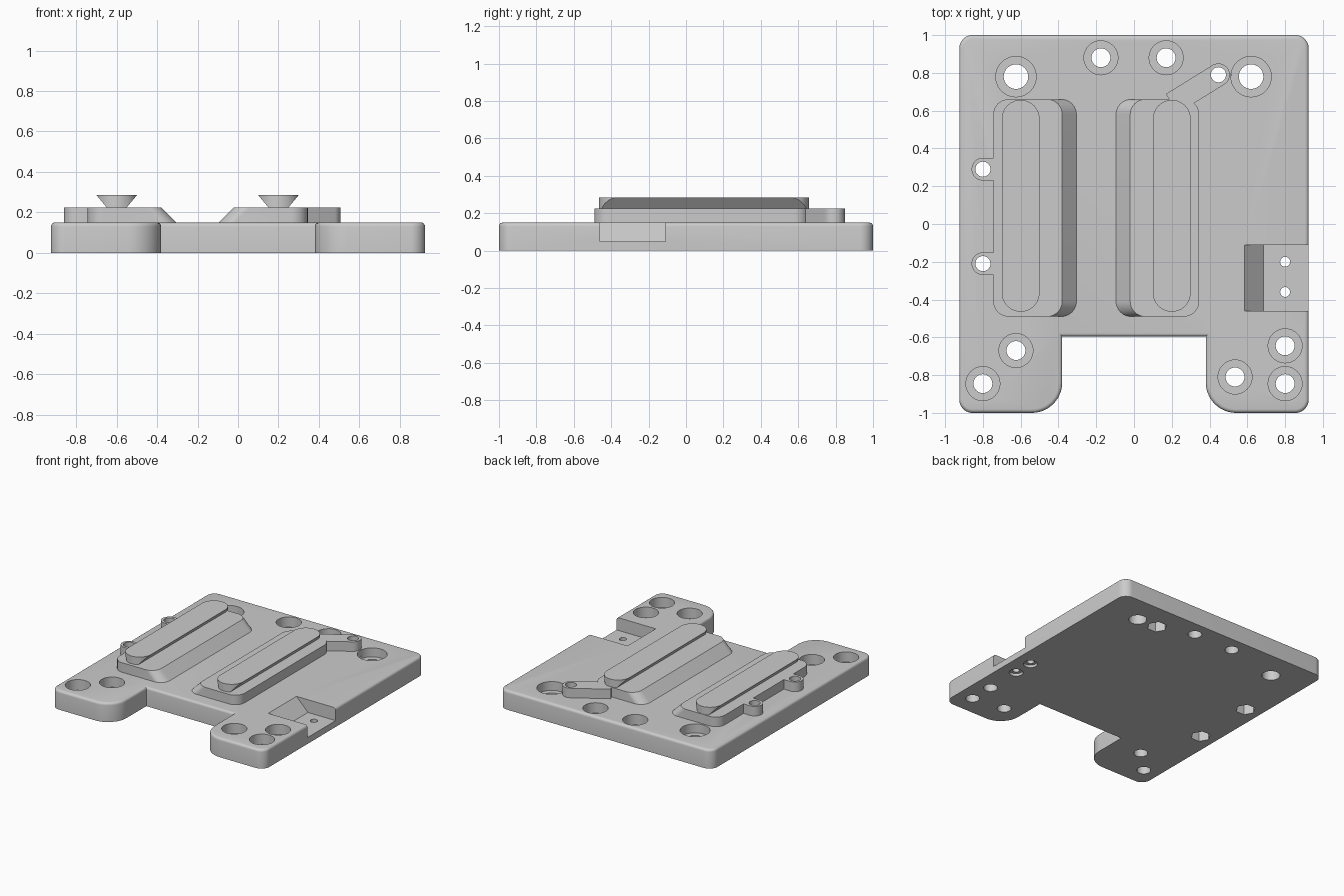
import bpy, bmesh, math
from mathutils import Vector

cube = bpy.data.objects.get("Cube")
if cube:
    bpy.data.objects.remove(cube, do_unlink=True)

grey = bpy.data.materials.new("plain grey")
grey.use_nodes = True
grey.diffuse_color = (0.6, 0.6, 0.6, 1)
bsdf = next(n for n in grey.node_tree.nodes if n.type == 'BSDF_PRINCIPLED')
bsdf.inputs["Base Color"].default_value = (0.6, 0.6, 0.6, 1)
bsdf.inputs["Roughness"].default_value = 0.6


def outline(corners, steps=8):
    """Polygon from (x, y, radius) corners, each rounded by an arc."""
    pts, n = [], len(corners)
    for i, (x, y, r) in enumerate(corners):
        p = Vector((x, y))
        if r == 0:
            pts.append(p)
            continue
        a = (Vector(corners[i - 1][:2]) - p).normalized()
        b = (Vector(corners[(i + 1) % n][:2]) - p).normalized()
        half = a.angle(b) / 2
        c = p + (a + b).normalized() * r / math.sin(half)
        t = r / math.tan(half)
        u, v = p + a * t - c, p + b * t - c
        pts += [c + u.lerp(v, k / steps).normalized() * r for k in range(steps + 1)]
    return pts


def box_outline(x0, x1, y0, y1, r):
    return outline([(x0, y0, r), (x1, y0, r), (x1, y1, r), (x0, y1, r)])


def circle(x, y, r, n=32):
    return [Vector((x + r * math.cos(2 * math.pi * k / n),
                    y + r * math.sin(2 * math.pi * k / n))) for k in range(n)]


def at(pts, z):
    return [(p[0], p[1], z) for p in pts]


def lofts(name, ring_pairs, bevel=0):
    """Object made of closed solids, each spanning two matching rings."""
    bm = bmesh.new()
    for low, high in ring_pairs:
        a = [bm.verts.new(p) for p in low]
        b = [bm.verts.new(p) for p in high]
        bm.faces.new(a)
        top = bm.faces.new(b)
        for i in range(len(a)):
            j = (i + 1) % len(a)
            bm.faces.new((a[i], a[j], b[j], b[i]))
    bmesh.ops.recalc_face_normals(bm, faces=bm.faces)
    if bevel:
        bmesh.ops.bevel(bm, geom=list(top.edges), offset=bevel, segments=4,
                        profile=0.5, affect='EDGES')
    mesh = bpy.data.meshes.new(name)
    bm.to_mesh(mesh)
    bm.free()
    obj = bpy.data.objects.new(name, mesh)
    bpy.context.collection.objects.link(obj)
    mesh.materials.append(grey)
    return obj


def prism(name, pts, z0, z1, bevel=0):
    return lofts(name, [(at(pts, z0), at(pts, z1))], bevel)


def combine(obj, other, operation):
    mod = obj.modifiers.new(operation.lower(), 'BOOLEAN')
    mod.operation, mod.object, mod.solver = operation, other, 'EXACT'
    bpy.context.view_layer.update()
    done = obj.evaluated_get(bpy.context.evaluated_depsgraph_get())
    mesh = bpy.data.meshes.new_from_object(done)
    obj.modifiers.clear()
    obj.data = mesh


def drop(obj):
    bpy.data.objects.remove(obj, do_unlink=True)


# Plate and raised part heights
TOP, PAD, RAIL = 0.15, 0.225, 0.285

# Hole positions
large = [(-0.625, 0.78), (0.62, 0.78)]
medium = [(-0.175, 0.88), (0.17, 0.88), (-0.625, -0.67), (-0.8, -0.845),
          (0.535, -0.81), (0.8, -0.645), (0.8, -0.845)]
lugs = [(-0.8, 0.29), (-0.8, -0.21), (0.447, 0.79)]
pins = [(0.8, -0.2), (0.8, -0.36)]

# Cutters: through holes, then counterbores, nut pockets and side pocket
bores = []
for spots, r in ((large, 0.065), (medium, 0.05), (lugs, 0.04), (pins, 0.026)):
    bores += [(at(circle(x, y, r), -0.1), at(circle(x, y, r), 0.4)) for x, y in spots]
bore_cutter = lofts("bore_cutter", bores)

wide = []
for spots, r, n, z0, z1 in ((large, 0.107, 40, 0.08, 0.3), (medium, 0.09, 40, 0.07, 0.3),
                            (lugs, 0.072, 6, -0.1, 0.1), (pins, 0.05, 32, -0.1, 0.02)):
    wide += [(at(circle(x, y, r, n), z0), at(circle(x, y, r, n), z1)) for x, y in spots]
notch = [(0.535, 0.2), (0.685, 0.05), (1.1, 0.05), (1.1, 0.2)]
wide.append(([(x, -0.46, z) for x, z in notch], [(x, -0.11, z) for x, z in notch]))
wide_cutter = lofts("wide_cutter", wide)

# Base plate with two front legs
W, N = 0.925, 0.38
plate = prism("base_plate", outline([
    (-W, -1, 0.07), (-N, -1, 0.16), (-N, -0.595, 0), (N, -0.595, 0),
    (N, -1, 0.16), (W, -1, 0.07), (W, 1, 0.07), (-W, 1, 0.07)]), 0, TOP, 0.02)
combine(plate, bore_cutter, 'DIFFERENCE')
combine(plate, wide_cutter, 'DIFFERENCE')
parts = [plate]

# Pads with one sloping side and a dovetail rail, mirrored about x = -0.2
for side, s in (("right", 1), ("left", -1)):
    def mx(pts):
        return [(-0.2 + s * (p[0] + 0.2), p[1]) for p in pts]

    pad = lofts(side + "_pad", [
        (at(mx(box_outline(-0.745, -0.305, -0.49, 0.66, 0.08)), TOP),
         at(mx(box_outline(-0.745, -0.38, -0.49, 0.66, 0.08)), PAD))])

    # Screw lugs joined to the pad
    if side == "right":
        arms = [outline([(-0.7, y - 0.06, 0), (-0.7, y + 0.06, 0),
                         (x - 0.06, y + 0.06, 0.0599), (x - 0.06, y - 0.06, 0.0599)])
                for x, y in lugs[:2]]
    else:
        d = Vector((0.85, 0.527)).normalized()
        q = Vector((-d.y, d.x)) * 0.06
        c = Vector(lugs[2])
        back, tip = c - d * 0.29, c + d * 0.06
        arms = [outline([(*(back - q), 0), (*(tip - q), 0.0599),
                         (*(tip + q), 0.0599), (*(back + q), 0)])]
    for arm in arms:
        lug = prism("lug", arm, TOP, PAD)
        combine(pad, lug, 'UNION')
        drop(lug)
    combine(pad, bore_cutter, 'DIFFERENCE')

    # Dovetail rail: flared bar trimmed to rounded ends
    rail = prism(side + "_rail", mx(box_outline(-0.7, -0.5, -0.465, 0.657, 0.0999)), PAD, RAIL)
    flare = [(-0.65, PAD), (-0.55, PAD), (-0.5, RAIL), (-0.7, RAIL)]
    bar = lofts("flare_bar", [tuple([(*mx([(x, y)])[0], z) for x, z in flare]
                                    for y in (-0.6, 0.8))])
    combine(rail, bar, 'INTERSECT')
    drop(bar)
    parts += [pad, rail]

drop(bore_cutter)
drop(wide_cutter)

# Smooth the rounded walls and keep hard edges
for obj in parts:
    bpy.ops.object.select_all(action='DESELECT')
    obj.select_set(True)
    bpy.context.view_layer.objects.active = obj
    bpy.ops.object.shade_smooth_by_angle(angle=math.radians(30))
